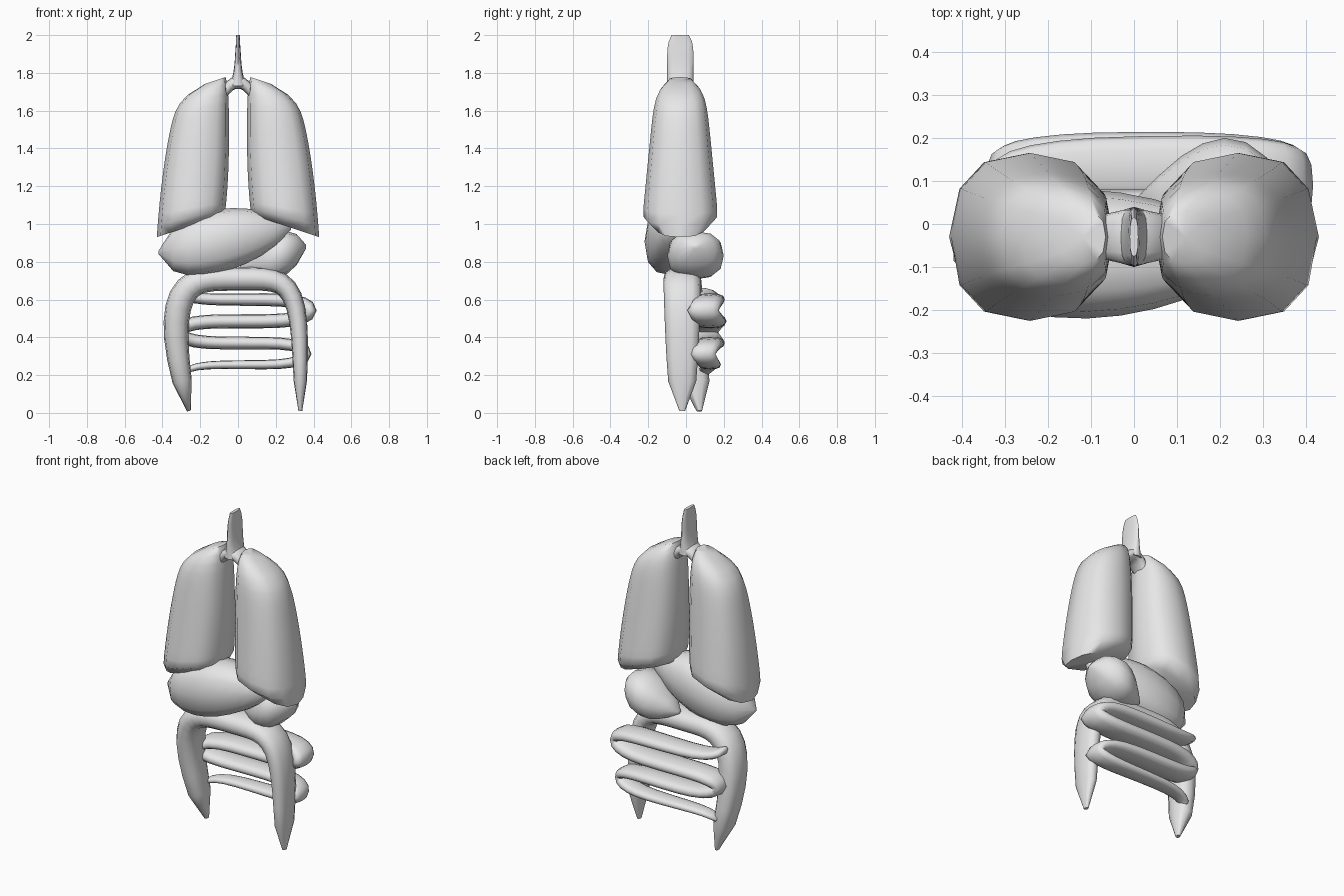
import bpy, bmesh
from math import sin, cos, pi, copysign, radians
from mathutils import Vector

cube = bpy.data.objects.get("Cube")
if cube:
    bpy.data.objects.remove(cube, do_unlink=True)

grey = bpy.data.materials.new("light grey")
grey.use_nodes = True
grey.diffuse_color = (0.8, 0.8, 0.8, 1)
grey.node_tree.nodes["Principled BSDF"].inputs["Base Color"].default_value = grey.diffuse_color

SIDES = 12
ACROSS = Vector((1, 0, 0))
UPRIGHT = Vector((0, 0, 1))


def rounded(value, power):
    """Signed power, used for squared-off curves."""
    return copysign(abs(value) ** power, value)


def sweep(name, shape, steps, axis=None, lift=None, mirror=False):
    """Skin rings along a path; shape(t) gives (centre, in-plane radius, depth radius)."""
    bm = bmesh.new()
    stations = [shape(i / steps) for i in range(steps + 1)]
    centres = [Vector(station[0]) for station in stations]
    rings = []
    for i, (centre, (_, width, depth)) in enumerate(zip(centres, stations)):
        along = centres[min(i + 1, steps)] - centres[max(i - 1, 0)]
        normal = axis or Vector((-along.z, 0, along.x)).normalized()
        ring = []
        for k in range(SIDES):
            angle = 2 * pi * k / SIDES
            across = rounded(cos(angle), 0.8)
            back = rounded(sin(angle), 0.8)
            point = centre + normal * across * max(width, 0.01)
            point.y += back * max(depth, 0.015)
            if lift:
                point.z += lift(i / steps, across * width)
            ring.append(bm.verts.new(point))
        rings.append(ring)
    for lower, upper in zip(rings, rings[1:]):
        for k in range(SIDES):
            n = (k + 1) % SIDES
            bm.faces.new((lower[k], lower[n], upper[n], upper[k]))
    # Close each end with a fan
    for ring, centre in ((rings[0], centres[0]), (rings[-1], centres[-1])):
        tip = bm.verts.new(centre)
        for k in range(SIDES):
            bm.faces.new((ring[k], ring[(k + 1) % SIDES], tip))
    if mirror:
        for vert in bm.verts:
            vert.co.x = -vert.co.x
    bmesh.ops.recalc_face_normals(bm, faces=bm.faces)
    mesh = bpy.data.meshes.new(name)
    bm.to_mesh(mesh)
    bm.free()
    mesh.materials.append(grey)
    part = bpy.data.objects.new(name, mesh)
    bpy.context.collection.objects.link(part)
    bpy.ops.object.select_all(action="DESELECT")
    part.select_set(True)
    bpy.context.view_layer.objects.active = part
    bpy.ops.object.shade_smooth_by_angle(angle=radians(70))


# Lungs: tapering upwards to a rounded shoulder, with a rounded base
def lung(t):
    shoulder = t ** 14
    base = (1 - t) ** 40
    centre = (0.25 - 0.07 * t - 0.06 * shoulder, -0.03, 0.99 + 0.77 * t)
    width = 0.18 * (1 - 0.3 * t * t - 0.4 * shoulder)
    depth = 0.205 * (1 - 0.37 * t - 0.33 * shoulder - 0.35 * base)
    return centre, width, depth


# Both lung ends slope down outwards
def lung_slope(t, offset):
    return -offset * (2 * t - 1) ** 2 / 3


# Bronchi: short arms from the windpipe into the lungs
def bronchus(t):
    centre = (0.09 * t, -0.03, 1.75 - 0.08 * t * t)
    return centre, 0.035 - 0.012 * t, 0.068 - 0.02 * t


for side, flip in (("left", False), ("right", True)):
    sweep(side + "_lung", lung, 16, ACROSS, lung_slope, flip)
    sweep(side + "_bronchus", bronchus, 4, mirror=flip)


# Windpipe: a flat blade that flares at its foot
def windpipe(t):
    flare = (1 - t) ** 4
    width = 0.016 + 0.03 * flare - 0.01 * t ** 4
    return (0, -0.03, 1.73 + 0.27 * t), width, 0.07 * (1 - 0.35 * t ** 8)


sweep("windpipe", windpipe, 8, ACROSS)


# Liver: a wedge, blunt on the right and thin on the left
def liver(t):
    swell = abs(sin(pi * t ** 0.8)) ** 0.6
    return (0.7 * t - 0.42, -0.07, 0.85 + 0.13 * t), 0.17 * swell, 0.15 * swell


# Stomach: a smaller pouch, blunt on the left
def stomach(t):
    swell = abs(sin(pi * t ** 1.3)) ** 0.6
    return (0.35 * t + 0.01, 0.05, 0.77 + 0.11 * t), 0.12 * swell, 0.15 * swell


sweep("liver", liver, 9, UPRIGHT)
sweep("stomach", stomach, 7, UPRIGHT)


# Large intestine: a squared arch with tapered legs, the right leg fatter, bent in and back
def large_intestine(t):
    u = 2 * t - 1
    angle = pi / 2 * u * abs(u) * (3 - 2 * abs(u))
    side = sin(angle)
    height = abs(cos(angle)) ** 0.43
    bend = 0.09 * (1 - height) if u < 0 else 0
    x = (0.34 - 0.01 * side) * rounded(side, 0.43) + bend * (1 - height)
    centre = (x, bend - 0.02, 0.01 + 0.7 * height)
    return centre, (0.063 - 0.012 * side) * height ** 0.25, 0.1 * height ** 0.2


sweep("large_intestine", large_intestine, 24)


# Small intestine: a flat tube winding down in four rows
def small_intestine(t):
    row = 4 * t - 0.5
    drop = row - sin(2 * pi * row) / (2 * pi)
    taper = abs(sin(pi * t)) ** 0.25
    swing = (0.36 - 0.04 * t) * rounded(cos(4 * pi * t), 0.8)
    centre = (0.03 - swing, 0.09 + 0.04 * abs(sin(4 * pi * t)), 0.6 - 0.115 * drop)
    return centre, (0.042 - 0.004 * row) * taper, (0.095 - 0.009 * row) * taper


sweep("small_intestine", small_intestine, 48)
